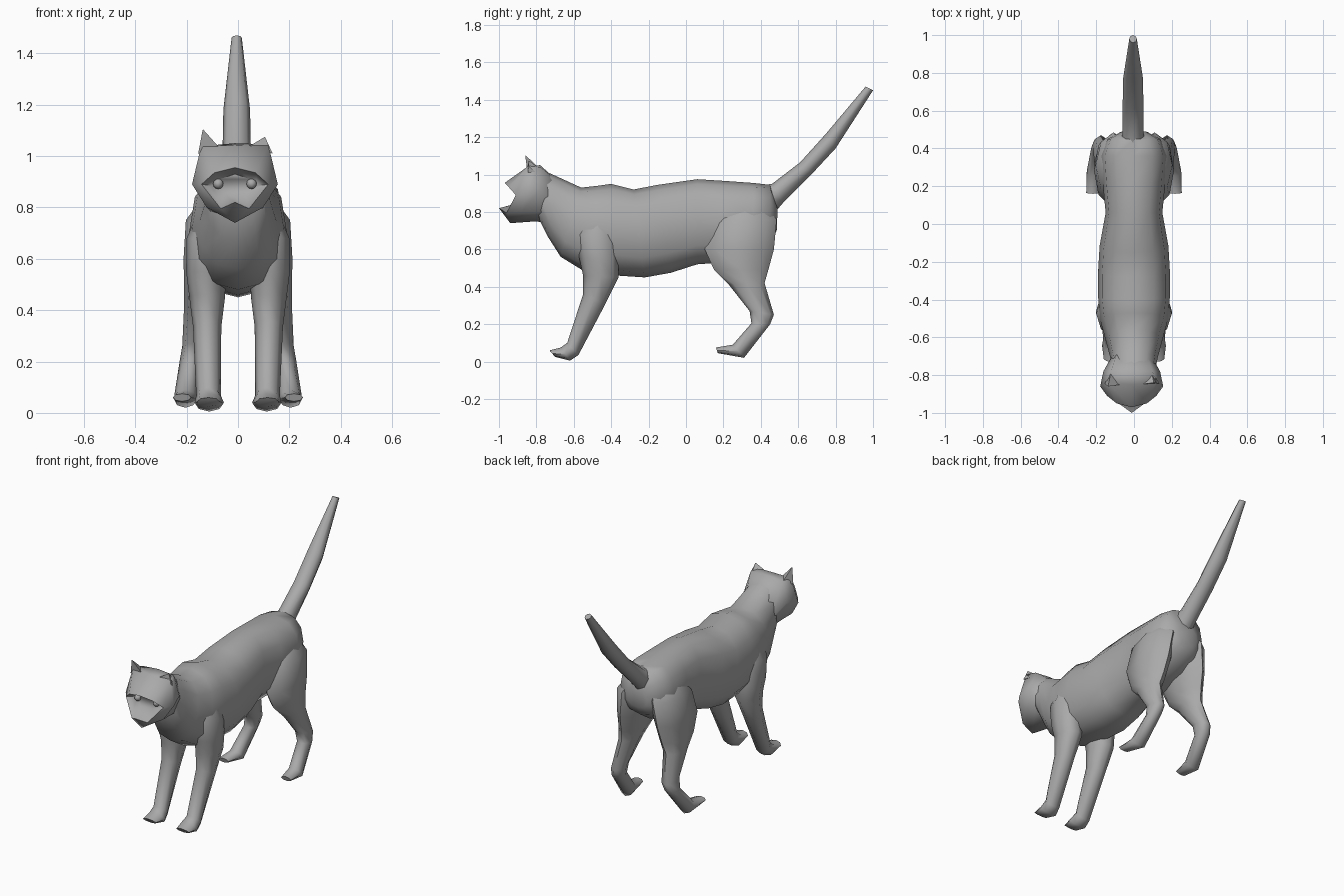
import bpy, bmesh, math
from mathutils import Vector

if "Cube" in bpy.data.objects:
    bpy.data.objects.remove(bpy.data.objects["Cube"])

# dark grey coat
coat = bpy.data.materials.new("grey_coat")
coat.diffuse_color = (.4, .4, .4, 1)
coat.use_nodes = True
coat.node_tree.nodes["Principled BSDF"].inputs["Base Color"].default_value = coat.diffuse_color


def loft(name, rings, angle=60):
    """Skin a list of closed point rings into one capped mesh object."""
    bm = bmesh.new()
    loops = [[bm.verts.new(p) for p in r] for r in rings]
    n = len(loops[0])
    for a, b in zip(loops, loops[1:]):
        for i in range(n):
            j = (i + 1) % n
            bm.faces.new((a[i], a[j], b[j], b[i]))
    bm.faces.new(loops[0])
    bm.faces.new(loops[-1])
    bmesh.ops.recalc_face_normals(bm, faces=bm.faces)
    me = bpy.data.meshes.new(name)
    bm.to_mesh(me)
    bm.free()
    for p in me.polygons:
        p.use_smooth = True
    me.set_sharp_from_angle(angle=math.radians(angle))
    me.materials.append(coat)
    ob = bpy.data.objects.new(name, me)
    bpy.context.collection.objects.link(ob)
    return ob


def ring(x, a, b, rx, n=10, power=1.0):
    """Oval ring spanning side-view points a and b (y, z), half width rx."""
    a, b = Vector((x, *a)), Vector((x, *b))
    mid, half = (a + b) / 2, (a - b) / 2
    pts = []
    for i in range(n):
        t = 2 * math.pi * i / n
        c, s = math.cos(t), math.sin(t)
        c = math.copysign(abs(c) ** power, c)
        s = math.copysign(abs(s) ** power, s)
        pts.append(mid + half * c + Vector((rx * s, 0, 0)))
    return pts


# body: top point, bottom point, half width
body = [
    ((-.78, 1.03), (-.79, .77), .11),
    ((-.68, .985), (-.74, .67), .125),
    ((-.56, .93), (-.67, .56), .15),
    ((-.47, .94), (-.54, .48), .18),
    ((-.40, .95), (-.37, .46), .19),
    ((-.28, .92), (-.22, .45), .19),
    ((-.15, .945), (-.08, .475), .182),
    ((.06, .975), (.06, .52), .15),
    ((.22, .965), (.20, .53), .165),
    ((.36, .955), (.36, .58), .175),
    ((.45, .945), (.45, .64), .14),
    ((.49, .82), (.485, .70), .07),
]
loft("body", [ring(0, a, b, w, 12, .85) for a, b, w in body])

# tail
tail = [
    ((.38, .94), (.46, .78), .065),
    ((.46, .95), (.52, .85), .055),
    ((.61, 1.065), (.67, 1.00), .055),
    ((.75, 1.22), (.80, 1.14), .052),
    ((.96, 1.47), (1.0, 1.45), .02),
]
loft("tail", [ring(-.005, a, b, w, 8) for a, b, w in tail])

# legs: x, front point, back point, half width
front_leg = [
    (.09, (-.54, .82), (-.40, .82), .05),
    (.115, (-.59, .68), (-.36, .68), .085),
    (.125, (-.57, .55), (-.36, .55), .077),
    (.12, (-.55, .46), (-.36, .45), .07),
    (.12, (-.55, .36), (-.43, .31), .055),
    (.115, (-.635, .10), (-.575, .035), .048),
    (.112, (-.67, .075), (-.62, .005), .057),
    (.115, (-.73, .06), (-.70, .025), .045),
]
hind_leg = [
    (.06, (.24, .88), (.40, .88), .05),
    (.108, (.14, .74), (.485, .76), .095),
    (.130, (.10, .60), (.47, .60), .082),
    (.142, (.15, .49), (.44, .49), .068),
    (.155, (.23, .41), (.42, .42), .055),
    (.175, (.34, .27), (.47, .25), .042),
    (.185, (.35, .205), (.45, .20), .042),
    (.205, (.25, .09), (.31, .02), .045),
    (.218, (.16, .075), (.17, .045), .035),
]
for side, s in (("right", -1), ("left", 1)):
    for nm, leg in (("front_leg", front_leg), ("hind_leg", hind_leg)):
        loft(f"{nm}_{side}", [ring(s * x, a, b, w, 8) for x, a, b, w in leg])


def mirrored(half, dx=-.012):
    """Close a half outline (top to bottom) across the centre."""
    right = [(x + dx, y, z) for x, y, z in half]
    left = [(-x + dx, y, z) for x, y, z in half[-2:0:-1]]
    return right + left


# head with open, recessed face
head = [
    [(0, -.69, .97), (.08, -.69, .94), (.10, -.69, .84), (.07, -.70, .76), (0, -.71, .73)],
    [(0, -.78, 1.05), (.11, -.78, 1.04), (.15, -.78, .92), (.11, -.78, .80), (0, -.80, .75)],
    [(0, -.85, 1.04), (.13, -.84, 1.045), (.167, -.86, .89), (.11, -.88, .80), (0, -.94, .74)],
    [(0, -.97, .955), (.08, -.95, .935), (.13, -.91, .89), (.055, -.96, .795), (0, -1.0, .82)],
    [(0, -.89, .93), (.06, -.88, .91), (.09, -.86, .885), (.04, -.89, .85), (0, -.90, .84)],
]
loft("head", [mirrored(h) for h in head], angle=70)


# ears: three-sided cones
def ear(name, inner, outer, back, tip):
    tip = Vector(tip)
    base = [Vector(p) for p in (inner, outer, back)]
    loft(name, [base, [tip + (p - tip) * .03 for p in base]])


ear("ear_right", (-.07, -.85, 1.03), (-.155, -.845, 1.01), (-.12, -.77, 1.02), (-.137, -.86, 1.105))
ear("ear_left", (.03, -.85, 1.03), (.135, -.845, 1.01), (.09, -.77, 1.02), (.105, -.84, 1.075))

# small eyes set in the recess
for side, s in (("right", -1), ("left", 1)):
    bpy.ops.mesh.primitive_uv_sphere_add(segments=8, ring_count=6, radius=.02,
                                         location=(s * .065 - .012, -.885, .892))
    bpy.context.object.name = f"eye_{side}"
    bpy.context.object.data.materials.append(coat)
    bpy.ops.object.shade_smooth()
